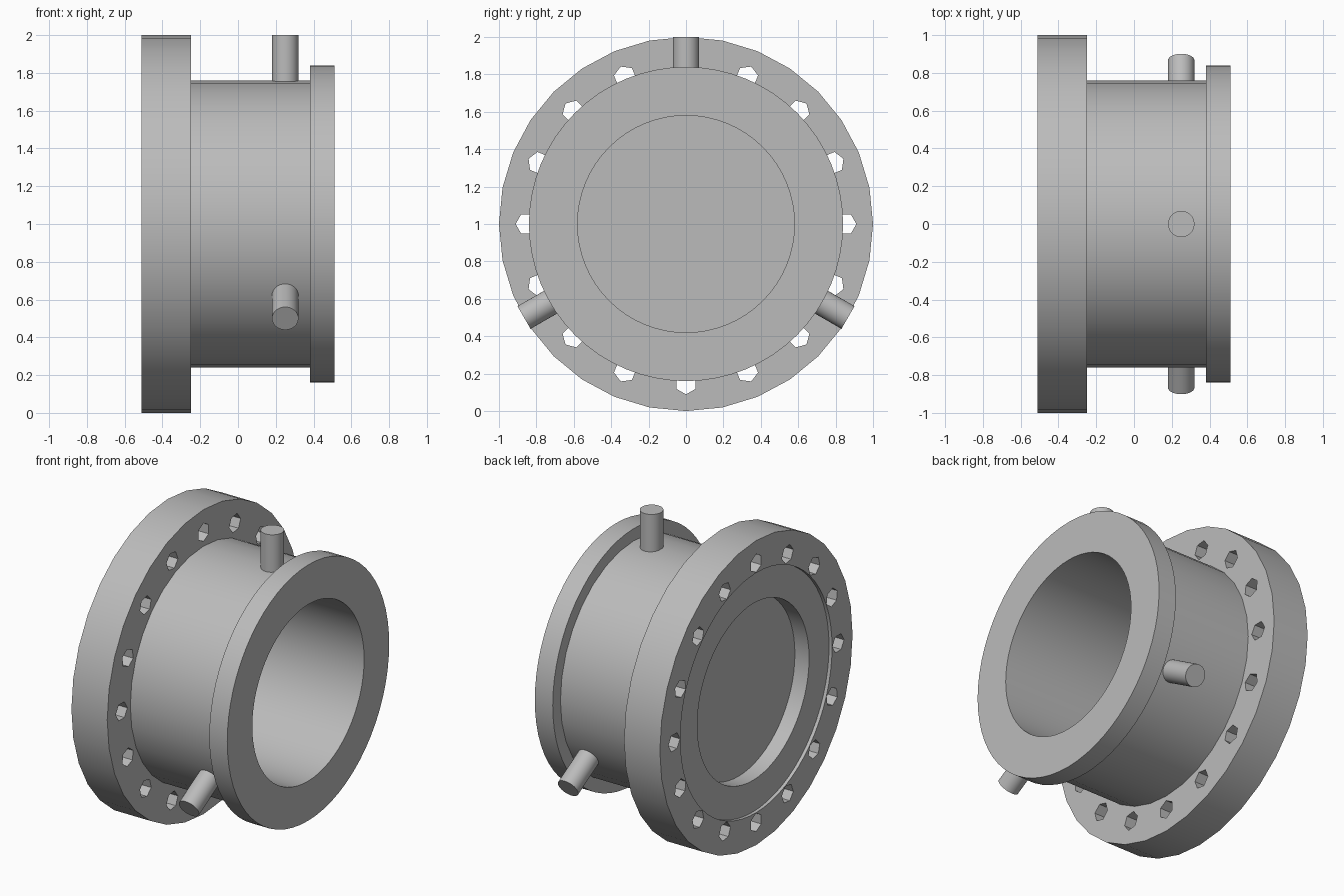
import bpy, bmesh
from math import sin, cos, pi, radians
from mathutils import Matrix

if "Cube" in bpy.data.objects:
    bpy.data.objects.remove(bpy.data.objects["Cube"], do_unlink=True)

grey = bpy.data.materials.new("plain grey")
grey.use_nodes = True
grey.diffuse_color = (0.5, 0.5, 0.5, 1)
grey.node_tree.nodes["Principled BSDF"].inputs["Base Color"].default_value = (0.5, 0.5, 0.5, 1)

AXIS_Z = 1.0


def prism(bm, radius, x0, x1, sides, offset=0.0, turn=0.0):
    """Closed prism along x, pushed out from the axis in direction turn."""
    rings = []
    for x in (x0, x1):
        ring = []
        for i in range(sides):
            a = turn + 2 * pi * i / sides
            y = offset * cos(turn) + radius * cos(a)
            z = offset * sin(turn) + radius * sin(a)
            ring.append(bm.verts.new((x, y, z + AXIS_Z)))
        rings.append(ring)
    for i in range(sides):
        j = (i + 1) % sides
        bm.faces.new((rings[0][i], rings[0][j], rings[1][j], rings[1][i]))
    bm.faces.new(rings[0])
    bm.faces.new(rings[1])


def finish(name, bm):
    bmesh.ops.recalc_face_normals(bm, faces=bm.faces[:])
    mesh = bpy.data.meshes.new(name)
    bm.to_mesh(mesh)
    bm.free()
    mesh.materials.append(grey)
    obj = bpy.data.objects.new(name, mesh)
    bpy.context.collection.objects.link(obj)
    return obj


def cylinder(name, *args):
    bm = bmesh.new()
    prism(bm, *args)
    return finish(name, bm)


def select(obj):
    bpy.ops.object.select_all(action='DESELECT')
    obj.select_set(True)
    bpy.context.view_layer.objects.active = obj


def cut(obj, *cutters):
    select(obj)
    for cutter in cutters:
        mod = obj.modifiers.new("cut", 'BOOLEAN')
        mod.operation = 'DIFFERENCE'
        mod.solver = 'EXACT'
        mod.object = cutter
        bpy.ops.object.modifier_apply(modifier=mod.name)


# Cutters: central bore, shallow face recess, ring of hexagonal bolt holes
bore = cylinder("bore_cutter", 0.58, -1, 1, 64)
recess = cylinder("recess_cutter", 0.787, -1, -0.488, 64)
bm = bmesh.new()
for k in range(16):
    prism(bm, 0.06, -1, 0, 6, 0.851, 2 * pi * k / 16)
holes = finish("bolt_hole_cutter", bm)

# Main turned parts
bolt_flange = cylinder("bolt_flange", 1.0, -0.51, -0.25, 32)
barrel = cylinder("barrel", 0.76, -0.25, 0.38, 32)
end_flange = cylinder("end_flange", 0.84, 0.38, 0.51, 64)
cut(bolt_flange, bore, recess, holes)
cut(barrel, bore)
cut(end_flange, bore)
parts = [bolt_flange, barrel, end_flange]

# Thin disc closing the bore
parts.append(cylinder("inner_disc", 0.58, -0.385, -0.36, 64))

# Three radial pins
for name, angle in (("top_pin", 90), ("front_pin", 210), ("back_pin", 330)):
    bm = bmesh.new()
    bmesh.ops.create_cone(bm, cap_ends=True, segments=32, radius1=0.07, radius2=0.07, depth=0.3)
    place = (Matrix.Translation((0.25, 0, AXIS_Z))
             @ Matrix.Rotation(radians(angle - 90), 4, 'X')
             @ Matrix.Translation((0, 0, 0.85)))
    bmesh.ops.transform(bm, matrix=place, verts=bm.verts[:])
    parts.append(finish(name, bm))

for cutter in (bore, recess, holes):
    bpy.data.objects.remove(cutter, do_unlink=True)

for obj in parts:
    select(obj)
    bpy.ops.object.shade_smooth_by_angle(angle=radians(30))
